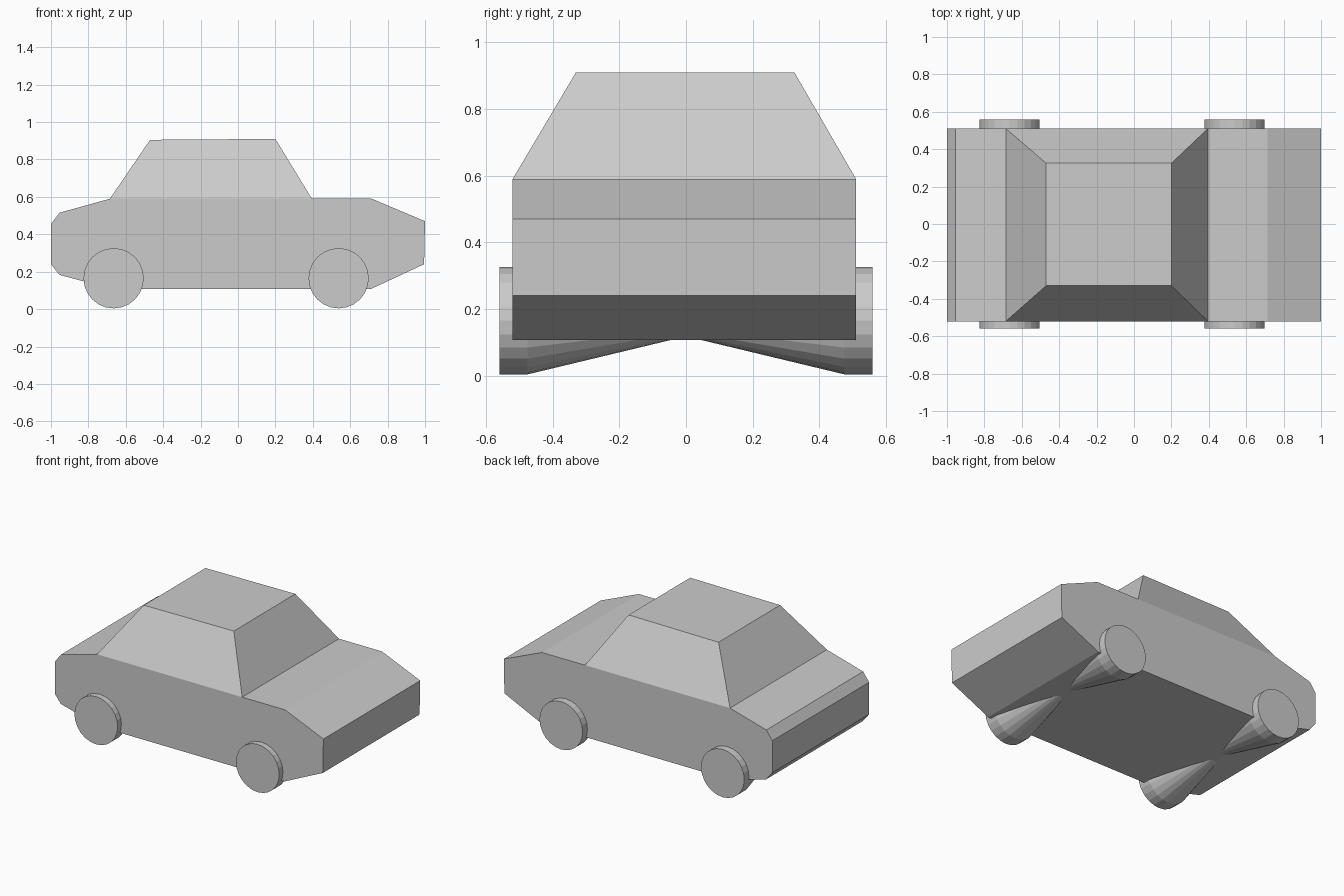
import bpy
import math

if "Cube" in bpy.data.objects:
    bpy.data.objects.remove(bpy.data.objects["Cube"])


def make_object(name, verts, faces):
    mesh = bpy.data.meshes.new(name)
    mesh.from_pydata(verts, [], faces)
    mesh.update()
    obj = bpy.data.objects.new(name, mesh)
    bpy.context.collection.objects.link(obj)
    return obj


def loft(name, rings):
    """Join matching rings of points into a closed solid."""
    n = len(rings[0])
    verts = [p for ring in rings for p in ring]
    faces = [tuple(reversed(range(n))),
             tuple(range(len(verts) - n, len(verts)))]
    for r in range(len(rings) - 1):
        for i in range(n):
            j = (i + 1) % n
            faces.append((r * n + i, r * n + j, (r + 1) * n + j, (r + 1) * n + i))
    return make_object(name, verts, faces)


Y0, Y1 = -0.52, 0.51

# Lower body: side profile extruded across the width
profile = [(-1, 0.24), (-1, 0.455), (-0.955, 0.515), (-0.685, 0.59),
           (0.715, 0.59), (1, 0.47), (0.995, 0.24), (0.71, 0.107),
           (-0.67, 0.107), (-0.955, 0.183)]
loft("body", [[(x, y, z) for x, z in profile] for y in (Y0, Y1)])

# Cabin: tapered block (open underneath, it sits on the body)
cabin_base = [(-0.685, Y0, 0.59), (0.395, Y0, 0.59),
              (0.395, Y1, 0.59), (-0.685, Y1, 0.59)]
cabin_roof = [(-0.47, -0.33, 0.905), (0.2, -0.33, 0.91),
              (0.2, 0.325, 0.91), (-0.47, 0.325, 0.905)]
make_object("cabin", cabin_base + cabin_roof,
            [(4, 5, 6, 7)] + [(i, (i + 1) % 4, (i + 1) % 4 + 4, i + 4) for i in range(4)])

# Wheel pairs: two discs tapering inward to a narrow axle
SIDES = 24
SECTIONS = [(0.56, 0.161), (0.475, 0.161), (0.0, 0.047),
            (-0.475, 0.161), (-0.56, 0.161)]
for name, cx in (("rear_wheels", -0.665), ("front_wheels", 0.538)):
    loft(name, [[(cx + r * math.cos(2 * math.pi * i / SIDES), y,
                  0.161 + 0.004 + r * math.sin(2 * math.pi * i / SIDES))
                 for i in range(SIDES)] for y, r in SECTIONS])

# Make all normals point outward
for obj in bpy.context.collection.objects:
    bpy.context.view_layer.objects.active = obj
    bpy.ops.object.mode_set(mode='EDIT')
    bpy.ops.mesh.select_all(action='SELECT')
    bpy.ops.mesh.normals_make_consistent(inside=False)
    bpy.ops.object.mode_set(mode='OBJECT')
